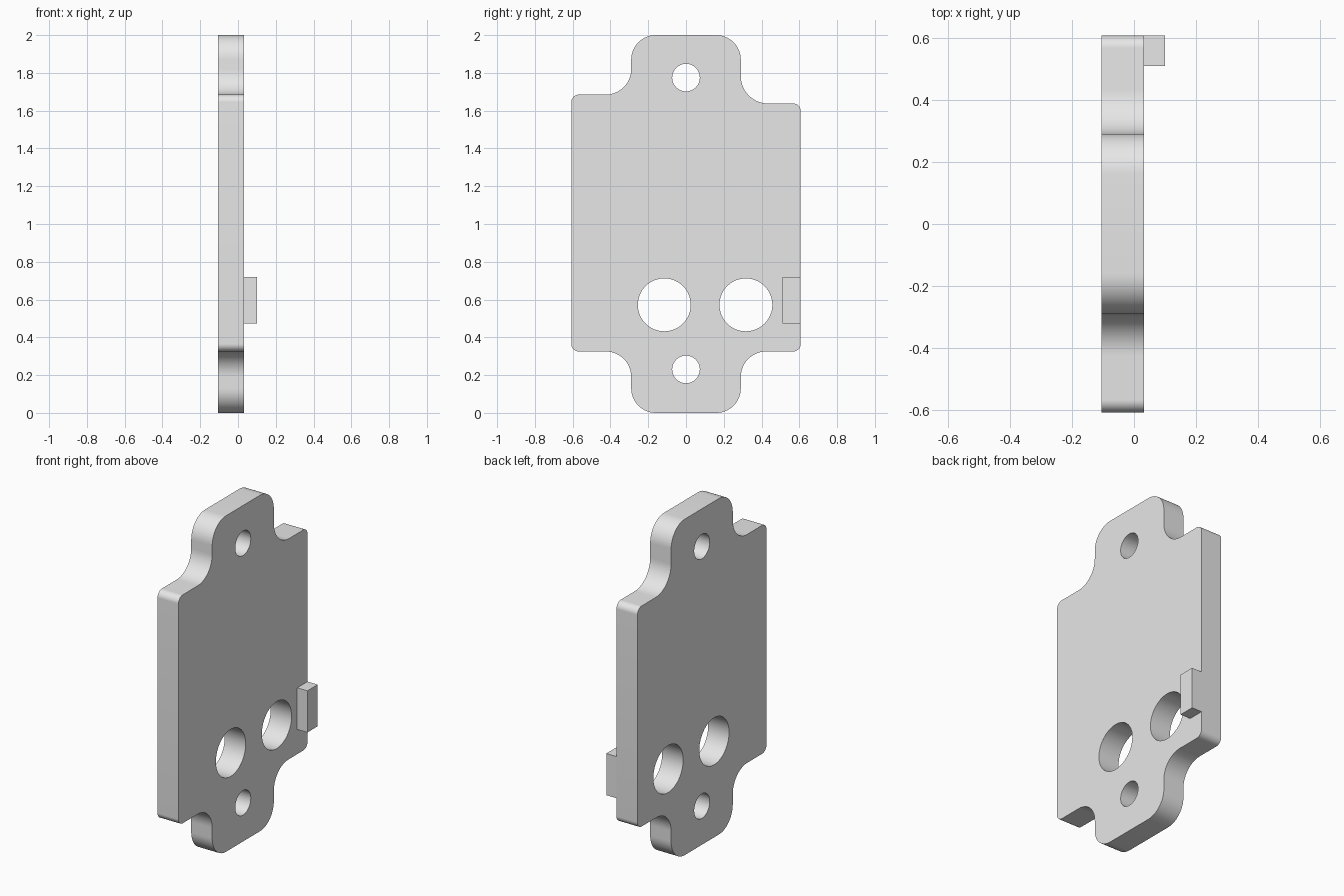
import bpy, bmesh
from math import cos, sin, pi, radians
from mathutils import Vector

if "Cube" in bpy.data.objects:
    bpy.data.objects.remove(bpy.data.objects["Cube"])

grey = bpy.data.materials.new("plain grey")
grey.use_nodes = True
grey.diffuse_color = (0.8, 0.8, 0.8, 1)
grey.node_tree.nodes["Principled BSDF"].inputs["Base Color"].default_value = (0.8, 0.8, 0.8, 1)

BACK, FACE, TAB_END = -0.105, 0.033, 0.10   # x levels
SIDE, NECK = 0.607, 0.29                    # half widths along y


def rounded(corners, steps=14):
    """Outline in (y, z) with every (y, z, radius) right-angle corner filleted."""
    points = []
    for i, (y, z, r) in enumerate(corners):
        p = Vector((y, z))
        a = (Vector(corners[i - 1][:2]) - p).normalized()
        b = (Vector(corners[(i + 1) % len(corners)][:2]) - p).normalized()
        centre = p + (a + b) * r
        for s in range(steps + 1):
            t = s / steps * pi / 2
            points.append(centre - b * r * cos(t) - a * r * sin(t))
    return points


def circle(y, z, r, n=64):
    return [Vector((y + r * cos(2 * pi * i / n), z + r * sin(2 * pi * i / n))) for i in range(n)]


def extruded(name, loops, x0, x1):
    """Fill the loops (outline first, then holes) and extrude along x."""
    bm = bmesh.new()
    edges = []
    for loop in loops:
        vs = [bm.verts.new((x0, p[0], p[1])) for p in loop]
        edges += [bm.edges.new((v, vs[i - 1])) for i, v in enumerate(vs)]
    bmesh.ops.triangle_fill(bm, use_beauty=True, edges=edges, normal=(1, 0, 0))
    geom = bmesh.ops.extrude_face_region(bm, geom=bm.faces[:], use_keep_orig=True)["geom"]
    moved = [v for v in geom if isinstance(v, bmesh.types.BMVert)]
    bmesh.ops.translate(bm, verts=moved, vec=(x1 - x0, 0, 0))
    bmesh.ops.recalc_face_normals(bm, faces=bm.faces[:])
    mesh = bpy.data.meshes.new(name)
    bm.to_mesh(mesh)
    bm.free()
    mesh.materials.append(grey)
    obj = bpy.data.objects.new(name, mesh)
    bpy.context.collection.objects.link(obj)
    return obj


# Plate outline, anticlockwise from the lower end
outline = rounded([
    (-NECK, 0, 0.13), (NECK, 0, 0.13),
    (NECK, 0.325, 0.135), (SIDE, 0.325, 0.04),
    (SIDE, 1.638, 0.04), (NECK, 1.638, 0.145),
    (NECK, 2, 0.13), (-NECK, 2, 0.13),
    (-NECK, 1.685, 0.135), (-SIDE, 1.685, 0.04),
    (-SIDE, 0.325, 0.04), (-NECK, 0.325, 0.135),
])

# Two small mounting holes and two large ports
holes = [circle(0, z, 0.073) for z in (0.23, 1.775)]
holes += [circle(y, 0.572, 0.14) for y in (-0.115, 0.317)]
plate = extruded("mounting_plate", [outline] + holes, BACK, FACE)

# Small block standing on the face at the edge
tab = extruded("edge_tab", [[(0.51, 0.472), (SIDE, 0.472), (SIDE, 0.72), (0.51, 0.72)]], FACE, TAB_END)

bpy.ops.object.select_all(action="DESELECT")
plate.select_set(True)
bpy.context.view_layer.objects.active = plate
bpy.ops.object.shade_smooth_by_angle(angle=radians(30))
